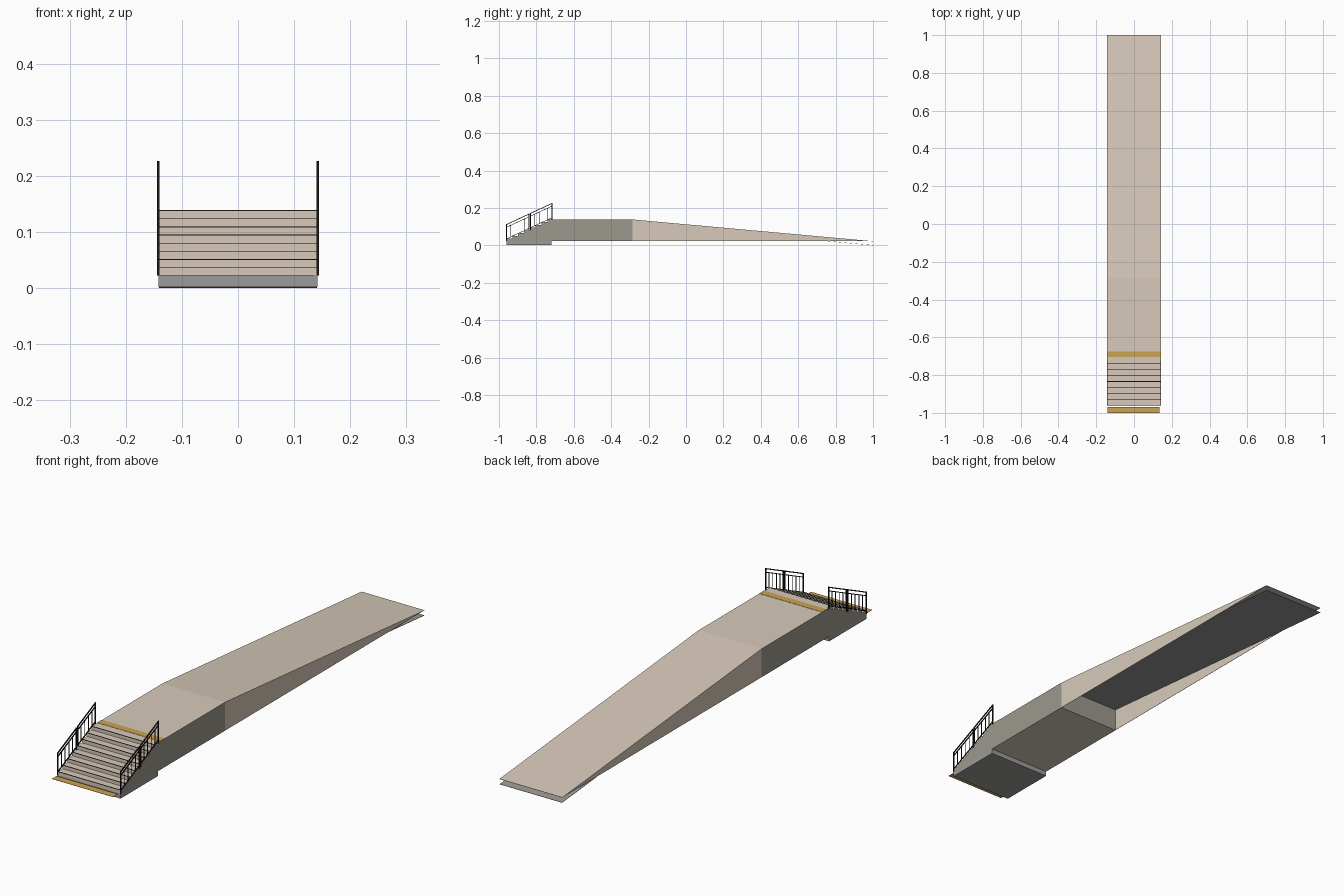
import bpy
import bmesh
from mathutils import Vector

old = bpy.data.objects.get("Cube")
if old:
    bpy.data.objects.remove(old, do_unlink=True)


def material(name, r, g, b):
    m = bpy.data.materials.new(name)
    m.use_nodes = True
    m.diffuse_color = (r, g, b, 1)
    m.node_tree.nodes["Principled BSDF"].inputs["Base Color"].default_value = (r, g, b, 1)
    return m


BEIGE = material("beige paving", 0.68, 0.59, 0.49)
CONCRETE = material("warm concrete", 0.33, 0.315, 0.27)
GREY = material("neutral grey", 0.33, 0.325, 0.315)
YELLOW = material("tactile yellow", 0.60, 0.37, 0.085)
BLACK = material("black metal", 0.012, 0.009, 0.008)

# Main dimensions
HALF = 0.142
FLOOR, DECK = 0.022, 0.138
STAIR_Y, DECK_Y, RAMP_Y, END_Y = -0.96, -0.71, -0.285, 1.0
STEPS = 8
RISE = (DECK - FLOOR) / STEPS
GOING = (DECK_Y - STAIR_Y) / STEPS


def finish(name, bm, mats, rule=None):
    bmesh.ops.recalc_face_normals(bm, faces=bm.faces)
    bm.normal_update()
    if rule:
        for f in bm.faces:
            f.material_index = rule(f.normal)
    me = bpy.data.meshes.new(name)
    bm.to_mesh(me)
    bm.free()
    for m in mats:
        me.materials.append(m)
    ob = bpy.data.objects.new(name, me)
    bpy.context.collection.objects.link(ob)


def add_box(bm, lo, hi):
    verts = bmesh.ops.create_cube(bm, size=1)["verts"]
    lo, hi = Vector(lo), Vector(hi)
    for v in verts:
        v.co = (lo + hi) / 2 + v.co * (hi - lo)


def box(name, lo, hi, mat):
    bm = bmesh.new()
    add_box(bm, lo, hi)
    finish(name, bm, [mat])


def extrude_profile(bm, points, x0, x1):
    """Sweep a closed (y, z) profile across x."""
    face = bm.faces.new([bm.verts.new((x0, y, z)) for y, z in points])
    out = bmesh.ops.extrude_face_region(bm, geom=[face])
    verts = [g for g in out["geom"] if isinstance(g, bmesh.types.BMVert)]
    bmesh.ops.translate(bm, verts=verts, vec=(x1 - x0, 0, 0))


# Stairs and landing in one stepped solid: paving on top, front and below, concrete sides
profile = [(RAMP_Y, FLOOR), (STAIR_Y, FLOOR)]
for i in range(STEPS):
    y, z = STAIR_Y + i * GOING, FLOOR + (i + 1) * RISE
    profile += [(y, z), (y + GOING, z)]
profile.append((RAMP_Y, DECK))
bm = bmesh.new()
extrude_profile(bm, profile, -HALF, HALF)
finish("stairs_and_landing", bm, [CONCRETE, BEIGE],
       lambda n: 1 if abs(n.z) > 0.5 or n.y < -0.5 else 0)

# Footing under the stairs
box("stair_footing", (-HALF, STAIR_Y, 0.002), (HALF, -0.72, FLOOR), GREY)


# Ramp: paved sheet on top and a parallel grey sheet beneath it
def ramp_sheet(name, drop, mat):
    t = 0.001
    bm = bmesh.new()
    extrude_profile(bm, [(RAMP_Y, DECK - drop), (END_Y, FLOOR - drop),
                         (END_Y, FLOOR - drop - t), (RAMP_Y, DECK - drop - t)],
                    -HALF + t, HALF - t)
    finish(name, bm, [mat])


ramp_sheet("ramp_surface", 0, BEIGE)
ramp_sheet("ramp_soffit", FLOOR - 0.001, GREY)

# Triangular ramp cheeks
for side, label in ((1, "left"), (-1, "right")):
    bm = bmesh.new()
    extrude_profile(bm, [(RAMP_Y, FLOOR), (END_Y, FLOOR), (RAMP_Y, DECK)],
                    side * (HALF - 0.001), side * HALF)
    finish(label + "_ramp_cheek", bm, [BEIGE])

# Tactile warning strips
box("lower_warning_strip", (-0.14, -1.0, FLOOR), (0.136, -0.97, FLOOR + 0.001), YELLOW)
box("upper_warning_strip", (-HALF, -0.705, DECK), (HALF, -0.675, DECK + 0.001), YELLOW)

# Thin dark anti-slip nosings on the treads
bm = bmesh.new()
for i in range(STEPS):
    y, z = STAIR_Y + i * GOING, FLOOR + (i + 1) * RISE
    add_box(bm, (-HALF, y - 0.0003, z - 0.0008), (HALF, y + 0.0025, z + 0.0004))
finish("step_nosings", bm, [BLACK])


# Railings: two panels on each side, following the stair pitch
def pitch(y):
    return FLOOR + (y - STAIR_Y) * (DECK - FLOOR) / (DECK_Y - STAIR_Y)


def sloped_bar(bm, x, y0, y1, height, thick):
    z0, z1 = pitch(y0) + height, pitch(y1) + height
    extrude_profile(bm, [(y0, z0 - thick), (y1, z1 - thick), (y1, z1), (y0, z0)],
                    x - 0.002, x + 0.002)


def upright(bm, x, y, low, high, half):
    add_box(bm, (x - half, y - half, pitch(y) + low), (x + half, y + half, pitch(y) + high))


MID = (STAIR_Y + DECK_Y) / 2
TOP = 0.091
for side, label in ((1, "left"), (-1, "right")):
    bm = bmesh.new()
    x = side * HALF
    for y0, y1 in ((STAIR_Y, MID - 0.004), (MID + 0.004, DECK_Y - 0.006)):
        sloped_bar(bm, x, y0, y1, TOP, 0.004)
        sloped_bar(bm, x, y0, y1, TOP - 0.015, 0.003)
        sloped_bar(bm, x, y0, y1, 0.014, 0.003)
        for y in (y0, y1):
            upright(bm, x, y, 0, TOP, 0.002)
        for k in range(1, 5):
            upright(bm, x, y0 + (y1 - y0) * k / 5, 0.012, TOP - 0.016, 0.0012)
    finish(label + "_railing", bm, [BLACK])
